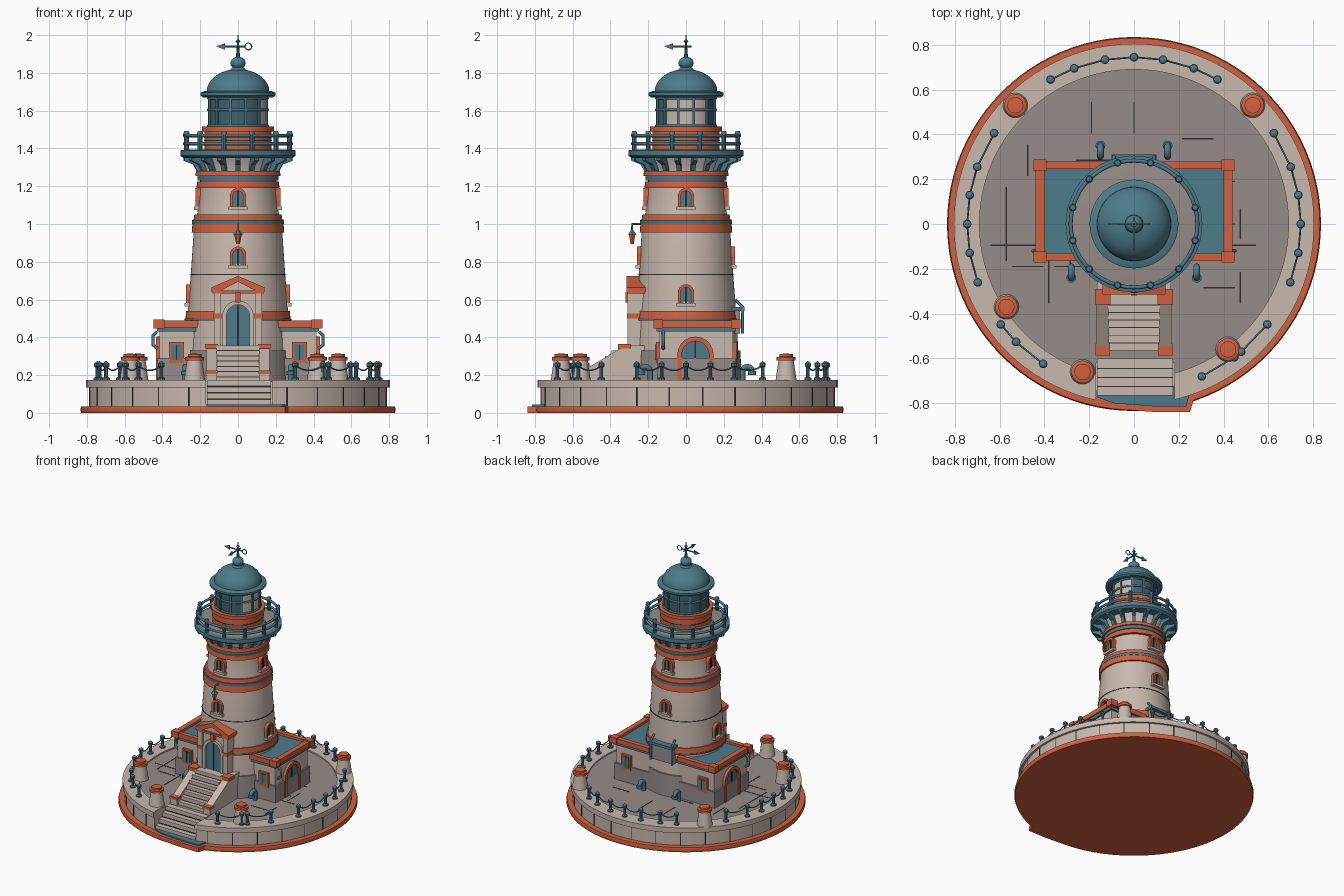
import bpy, bmesh, math, random
from mathutils import Matrix, Vector

cube = bpy.data.objects.get("Cube")
if cube:
    bpy.data.objects.remove(cube, do_unlink=True)
random.seed(4)
PI, TAU = math.pi, math.tau


def material(name, *rgb):
    m = bpy.data.materials.new(name)
    m.use_nodes = True
    m.diffuse_color = (*rgb, 1)
    m.node_tree.nodes["Principled BSDF"].inputs["Base Color"].default_value = (*rgb, 1)
    return m


STONE = material("pale_stone", .58, .48, .42)
GREY = material("grey_paving", .30, .265, .25)
ORANGE = material("orange_trim", .65, .12, .05)
TEAL = material("teal_metal", .075, .2, .255)
GLASS = material("dark_glass", .05, .12, .155)
INK = material("dark_joint", .03, .027, .027)


def finish(name, bm, mats, M=Matrix(), smooth=True):
    bmesh.ops.recalc_face_normals(bm, faces=bm.faces)
    me = bpy.data.meshes.new(name)
    bm.to_mesh(me)
    bm.free()
    me.transform(M)
    for m in mats if isinstance(mats, list) else [mats]:
        me.materials.append(m)
    if smooth:
        me.shade_smooth()
        me.set_sharp_from_angle(angle=.6)
    ob = bpy.data.objects.new(name, me)
    bpy.context.scene.collection.objects.link(ob)
    return ob


def box(name, x, y, z, mat, M=Matrix()):
    """Box from (min, max) pairs."""
    bm = bmesh.new()
    bmesh.ops.create_cube(bm, size=1)
    for v in bm.verts:
        v.co = [a[0] + (a[1] - a[0]) * (c + .5) for a, c in zip((x, y, z), v.co)]
    return finish(name, bm, mat, M, False)


def lathe(name, prof, mats, at=(0, 0, 0), seg=64, rule=None):
    """Revolve (radius, height) points; rule picks a colour index from a face centre."""
    bm = bmesh.new()
    rings = []
    for r, z in prof:
        n = seg if r > 0 else 1
        rings.append([bm.verts.new((r * math.cos(TAU * i / seg), r * math.sin(TAU * i / seg), z)) for i in range(n)])
    for a, b in zip(rings, rings[1:]):
        for i in range(seg):
            q = [a[i % len(a)], a[(i + 1) % len(a)], b[(i + 1) % len(b)], b[i % len(b)]]
            q = list(dict.fromkeys(q))
            if len(q) > 2:
                f = bm.faces.new(q)
                if rule:
                    f.material_index = rule(f.calc_center_median())
    return finish(name, bm, mats, Matrix.Translation(at))


def band(name, r, z0, z1, mat, at=(0, 0, 0), seg=64, top=None):
    return lathe(name, [(0, z0), (r, z0), (top or r, z1), (0, z1)], mat, at, seg)


def tube(name, pts, r, mat, cyclic=False):
    cu = bpy.data.curves.new(name, "CURVE")
    cu.dimensions, cu.bevel_depth, cu.bevel_resolution = "3D", r, 2
    cu.use_fill_caps = True
    sp = cu.splines.new("POLY")
    sp.points.add(len(pts) - 1)
    for p, c in zip(sp.points, pts):
        p.co = (*c, 1)
    sp.use_cyclic_u = cyclic
    ob = bpy.data.objects.new(name, cu)
    me = bpy.data.meshes.new_from_object(ob)
    bpy.data.objects.remove(ob)
    me.materials.clear()
    me.materials.append(mat)
    me.shade_smooth()
    bpy.context.scene.collection.objects.link(bpy.data.objects.new(name, me))


def circle(r, z, n=48):
    return [(r * math.cos(TAU * i / n), r * math.sin(TAU * i / n), z) for i in range(n)]


def prism(name, pts, depth, mat, M=Matrix()):
    """Extrude an x-z outline along +y."""
    bm = bmesh.new()
    f = bm.faces.new([bm.verts.new((x, 0, z)) for x, z in pts])
    g = bmesh.ops.extrude_face_region(bm, geom=[f])["geom"]
    bmesh.ops.translate(bm, vec=(0, depth, 0), verts=[v for v in g if isinstance(v, bmesh.types.BMVert)])
    return finish(name, bm, mat, M, False)


def arch_line(w, h):
    arc = [(w * math.cos(PI * i / 10), h - w + w * math.sin(PI * i / 10)) for i in range(11)]
    return [(w, 0)] + arc + [(-w, 0)]


def arched(name, w, h, t, M, frame=ORANGE):
    """Arched pane of half width w, with a raised surround of thickness t."""
    outer, inner = arch_line(w + t, h + t), arch_line(w, h)
    prism(name + "_surround", outer + inner[::-1], .05, frame, M)
    prism(name + "_pane", inner, .03, TEAL, M @ Matrix.Translation((0, .015, 0)))
    box(name + "_mullion", (-.004, .004), (.009, .02), (0, h), INK, M)


def facing(angle, r, z):
    return Matrix.Rotation(angle, 4, "Z") @ Matrix.Translation((0, -r, z))


# Base disc with the projecting step foot
lathe("base_disc", [(0, 0), (.83, 0), (.835, .015), (.83, .035), (0, .035)], ORANGE, seg=96)
foot = [(-.25, -.77), (-.1, -.825), (.1, -.84), (.25, -.84), (.28, -.74)]
turn = Matrix.Rotation(-PI / 2, 4, "X")
prism("step_foot", [(x, y) for x, y in foot], .035, ORANGE, Matrix(((1, 0, 0, 0), (0, 0, 1, 0), (0, 1, 0, 0), (0, 0, 0, 1))))
prism("step_foot_edge", [(x * .93, y * .97) for x, y in foot], .01, TEAL,
      Matrix(((1, 0, 0, 0), (0, 0, 1, 0), (0, 1, 0, .034), (0, 0, 0, 1))))

# Platform: paved floor inside a raised kerb, with a stair slot cut out
platform = lathe("platform", [(0, .03), (.79, .03), (.79, .135), (.805, .135), (.805, .175), (.69, .175), (.69, .165), (0, .165)],
                 [STONE, GREY], seg=96, rule=lambda c: int(math.hypot(c.x, c.y) < .68 and c.z > .1))
cutter = box("slot_cutter", (-.17, .18), (-.9, -.62), (.036, .3), STONE)
cutter.hide_render = True
mod = platform.modifiers.new("slot", "BOOLEAN")
mod.operation, mod.solver, mod.object = "DIFFERENCE", "EXACT", cutter
bpy.context.view_layer.update()
cut = bpy.data.meshes.new_from_object(platform.evaluated_get(bpy.context.evaluated_depsgraph_get()))
platform.modifiers.clear()
platform.data = cut
bpy.data.objects.remove(cutter)
for i in range(28):
    a = TAU * (i + .5) / 28
    if abs(math.sin(a)) < .95 or a < PI:
        box("wall_joint", (-.003, .003), (-.002, .004), (.036, .135), INK, facing(a + PI / 2, .79, 0))
for i in range(44):
    x, y = random.randint(-6, 6) * .095, random.randint(-6, 6) * .095
    dx, dy = random.choice([(.07, .003), (.003, .07)])
    if math.hypot(x, y) < .6 and not (abs(x) < .2 and y < 0):
        box("paving_joint", (x - dx, x + dx), (y - dy, y + dy), (.164, .167), INK)

# Stairs
for i in range(4):
    box("lower_step", (-.165, .175), (-.765 + i * .04, -.6), (.036, .07 + i * .034), STONE)
    box("lower_step_joint", (-.165, .175), (-.767 + i * .04, -.764 + i * .04), (.036 + i * .034, .042 + i * .034), INK)
for i in range(7):
    y, z = -.565 + i * .034, .16 + i * .028
    box("upper_step", (-.115, .115), (y, -.3), (z, z + .03), STONE)
    box("upper_step_joint", (-.112, .112), (y - .002, y + .001), (z, z + .005), INK)
box("landing", (-.165, .165), (-.33, -.1), (.16, .358), STONE)
side = Matrix(((0, 1, 0, 0), (1, 0, 0, 0), (0, 0, 1, 0), (0, 0, 0, 1)))
for s in (-1, 1):
    prism("stair_cheek", [(-.57, .16), (-.57, .21), (-.34, .345), (-.3, .345), (-.3, .16)], .055, STONE,
          Matrix.Translation((s * .14 - .0275, 0, 0)) @ side)
    box("lower_newel", (s * .14 - .03, s * .14 + .03), (-.585, -.535), (.16, .205), STONE)
    box("lower_newel_cap", (s * .14 - .032, s * .14 + .032), (-.587, -.533), (.205, .225), ORANGE)
    box("upper_newel_cap", (s * .14 - .035, s * .14 + .035), (-.36, -.29), (.34, .365), ORANGE)

# Entrance porch with pediment
box("porch", (-.105, .105), (-.29, -.15), (.358, .64), STONE)
arched("entrance", .062, .215, .022, facing(0, .31, .358), STONE)
for s in (-1, 1):
    box("porch_pilaster", (s * .108 - .018, s * .108 + .018), (-.31, -.22), (.358, .64), STONE)
    box("pilaster_band", (s * .108 - .021, s * .108 + .021), (-.313, -.22), (.5, .525), ORANGE)
prism("tympanum", [(-.12, .64), (.12, .64), (0, .70)], .08, STONE, Matrix.Translation((0, -.3, 0)))
prism("pediment", [(-.14, .64), (-.14, .665), (0, .725), (.14, .665), (.14, .64), (.105, .64), (0, .695), (-.105, .64)],
      .12, ORANGE, Matrix.Translation((0, -.315, 0)))
box("pediment_sill", (-.135, .135), (-.312, -.2), (.632, .648), ORANGE)
box("keystone", (-.014, .014), (-.32, -.28), (.585, .64), ORANGE)

# Tower shaft and bands
shaft = [(.285, .16), (.268, .5), (.25, .73), (.235, .95), (.215, 1.06), (.2, 1.19), (.2, 1.29), (.235, 1.36)]
lathe("tower_shaft", [(0, .16)] + shaft + [(0, 1.36)], STONE)
band("tower_plinth", .295, .16, .33, GREY, top=.288)
for r, z0, z1 in ((.278, .5, .54), (.245, .955, 1.0), (.235, 1.02, 1.05), (.22, 1.19, 1.225), (.226, 1.255, 1.28)):
    band("orange_band", r, z0, z1, ORANGE, top=r - .004)
for r, z0, z1 in ((.243, 1.0, 1.02), (.215, 1.23, 1.255), (.282, .49, .5)):
    band("teal_band", r, z0, z1, TEAL)
band("shaft_joint", .253, .73, .735, INK)


def radius_at(z):
    for (r0, z0), (r1, z1) in zip(shaft, shaft[1:]):
        if z0 <= z <= z1:
            return r0 + (r1 - r0) * (z - z0) / (z1 - z0)


for k, heights in enumerate([(.78, 1.09), (.58, 1.09), (.78, 1.09), (.58, 1.09)]):
    for z in heights:
        M = facing(k * PI / 2, radius_at(z) + .014, z)
        arched("tower_window", .027, .085, .016, M)
        box("window_sill", (-.05, .05), (-.008, .04), (-.016, .002), STONE, M)

# Hanging lamp on the front
tube("lamp_bracket", [(0, -.22, 1.0), (0, -.285, 1.0), (0, -.285, .96)], .006, TEAL)
band("lamp_body", .01, .895, .945, ORANGE, (0, -.285, 0), 6, .02)
band("lamp_hood", .026, .945, .968, TEAL, (0, -.285, 0), 6, .006)

# Gallery, brackets and railing
lathe("gallery_deck", [(0, 1.35), (.29, 1.35), (.305, 1.362), (.305, 1.39), (.275, 1.395), (0, 1.395)], [TEAL, GREY],
      rule=lambda c: int(c.z > 1.394))
for i in range(18):
    prism("gallery_bracket", [(-.01, 1.275), (.02, 1.28), (.04, 1.315), (.09, 1.335), (.09, 1.355), (-.01, 1.355)], .024, TEAL,
          Matrix.Rotation(TAU * (i + .5) / 18, 4, "Z") @ Matrix.Translation((.2, -.012, 0)))
for i in range(12):
    a = TAU * (i + .5) / 12
    x, y = .283 * math.cos(a), .283 * math.sin(a)
    band("gallery_post", .013, 1.385, 1.485, TEAL, (x, y, 0), 10)
    band("gallery_post_cap", .017, 1.475, 1.492, TEAL, (x, y, 0), 10, .012)
for z in (1.425, 1.468):
    tube("gallery_rail", circle(.283, z), .009, TEAL, True)

# Lantern room; the panes on one side are pale
band("lantern_wall", .178, 1.39, 1.495, ORANGE)
band("lantern_wall_joint", .18, 1.44, 1.445, INK)
band("lantern_sill", .19, 1.49, 1.515, ORANGE)
lathe("lantern_glass", [(0, 1.51), (.155, 1.51), (.155, 1.68), (0, 1.68)], [GLASS, STONE], seg=24,
      rule=lambda c: int(c.x > .12 and c.z > 1.52 and c.z < 1.67))
for i in range(12):
    M = facing(TAU * (i + .5) / 12, .155, 0)
    box("lantern_mullion", (-.007, .007), (-.008, .01), (1.51, 1.68), TEAL, M)
for z in (1.52, 1.605, 1.665):
    tube("lantern_glazing_ring", circle(.157, z), .007, TEAL, True)

# Dome, finial and weathervane
lathe("dome_eave", [(0, 1.67), (.185, 1.67), (.198, 1.68), (.198, 1.695), (.175, 1.705), (0, 1.705)], TEAL)
lathe("dome", [(0, 1.7)] + [(.166 * math.cos(i * PI / 18), 1.7 + .12 * math.sin(i * PI / 18)) for i in range(9)] + [(0, 1.82)], TEAL)
band("finial_collar", .05, 1.805, 1.828, TEAL, seg=24, top=.032)
lathe("finial_ball", [(.04 * math.sin(i * PI / 10), 1.852 - .034 * math.cos(i * PI / 10)) for i in range(11)], TEAL, seg=24)
band("vane_spire", .012, 1.87, 2.0, TEAL, seg=10, top=.002)
lathe("vane_knob", [(0, 1.955), (.014, 1.968), (0, 1.98)], TEAL, seg=10)
tube("vane_bar", [(-.1, 0, 1.94), (.04, 0, 1.94)], .005, TEAL)
tube("vane_cross_bar", [(0, -.08, 1.94), (0, .03, 1.94)], .005, TEAL)
tube("vane_ring", [(.055 + .018 * math.cos(TAU * i / 14), 0, 1.94 + .018 * math.sin(TAU * i / 14)) for i in range(14)], .003, TEAL, True)
for a in (0, PI / 2):
    prism("vane_arrow", [(-.115, 1.94), (-.07, 1.957), (-.07, 1.923)], .008, TEAL,
          Matrix.Rotation(a, 4, "Z") @ Matrix.Translation((0, -.004, 0)))

# Side wings with flat roofs
for s in (-1, 1):
    def wing(name, x, y, z, mat):
        box(name, sorted((s * x[0], s * x[1])), y, z, mat)
    wing("wing_walls", (.1, .415), (-.14, .25), (.16, .45), STONE)
    wing("wing_plinth", (.1, .428), (-.153, .263), (.16, .29), GREY)
    wing("wing_cornice", (.1, .43), (-.155, .265), (.43, .452), TEAL)
    wing("wing_roof", (.1, .43), (-.15, .26), (.45, .47), TEAL)
    wing("roof_outer_rim", (.4, .44), (-.165, .28), (.452, .488), ORANGE)
    for y in (-.165, .245):
        wing("roof_side_rim", (.12, .44), (y, y + .035), (.452, .488), ORANGE)
        wing("roof_corner", (.39, .448), (y - .008, y + .043), (.448, .495), ORANGE)
    arched("wing_door", .072, .215, .024, facing(s * PI / 2, .435, .165) @ Matrix.Translation((s * .05, 0, 0)))
    for a, y in ((0, -.158), (PI, .268)):
        M = Matrix.Translation((s * .325, y, .275)) @ Matrix.Rotation(a, 4, "Z")
        box("wing_window_frame", (-.04, .04), (0, .03), (-.01, .1), ORANGE, M)
        box("wing_window_pane", (-.026, .026), (-.005, .02), (.005, .088), TEAL, M)
        box("wing_window_mullion", (-.003, .003), (-.007, .0), (.005, .088), INK, M)
    tube("downpipe", [(s * .43, -.12, .43), (s * .45, -.12, .41), (s * .45, -.12, .36), (s * .425, -.12, .34)], .009, TEAL)
    # Gooseneck vents in front of and behind the wings
    for x, y, d in ((.15, .30, 1), (.28, -.19, -1)):
        arc = [(s * x, y + d * (.025 - .025 * math.cos(PI * i / 6)), .22 + .025 * math.sin(PI * i / 6)) for i in range(7)]
        tube("vent_pipe", [(s * x, y, .16)] + arc, .015, TEAL)
        band("vent_mouth", .022, .2, .222, TEAL, (s * x, y + d * .05, 0), 14)

# Rear wall canopy
box("rear_panel", (-.09, .09), (.24, .285), (.42, .54), GREY)
box("rear_canopy", (-.1, .1), (.24, .31), (.54, .56), TEAL)
for s in (-1, 1):
    tube("canopy_bracket", [(s * .09, .26, .6), (s * .09, .3, .56), (s * .09, .3, .42)], .008, TEAL)

# Kerb bollards
for x, y in ((-.53, .53), (.53, .53), (-.57, -.37), (.42, -.56), (-.23, -.66)):
    band("stone_bollard", .056, .17, .28, STONE, (x, y, 0), 24, .04)
    lathe("bollard_cap", [(0, .275), (.05, .278), (.05, .295), (.036, .298), (.036, .312), (0, .314)], ORANGE, (x, y, 0), 24)

# Chain posts, given by compass degrees in each run
runs = [[60, 69, 80, 90, 100, 111, 120], [33, 20, 10, 0, -10, -20.5], [147, 160, 170, 180, 190, 200.5],
        [217, 225, 237], [-37, -50], [-66, -53]]
for run in runs:
    pts = [Vector((.745 * math.cos(math.radians(a)), .745 * math.sin(math.radians(a)), 0)) for a in run]
    for p in pts:
        lathe("chain_post", [(0, .17), (.02, .17), (.02, .185), (.01, .19), (.01, .24), (.017, .247), (.017, .262), (0, .275)],
              TEAL, p, 10)
    for p, q in zip(pts, pts[1:]):
        tube("chain", [p.lerp(q, t / 6) + Vector((0, 0, .25 - .1 * (t / 6) * (1 - t / 6))) for t in range(7)], .004, TEAL)
